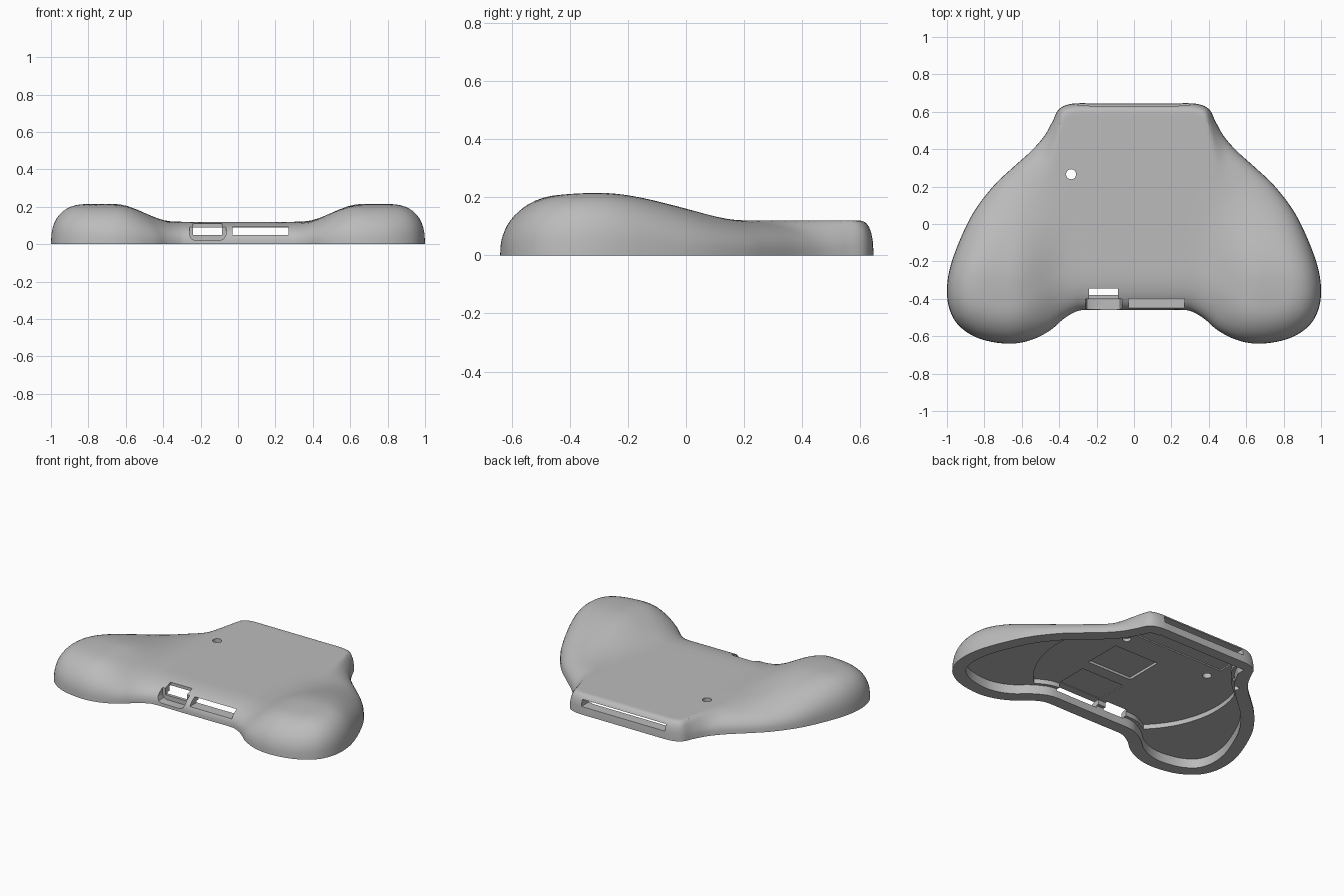
import bpy, bmesh, math
from mathutils import Vector

cube = bpy.data.objects.get("Cube")
if cube:
    bpy.data.objects.remove(cube, do_unlink=True)

GREY = (0.5, 0.5, 0.5, 1)
grey = bpy.data.materials.new("plain grey")
grey.use_nodes = True
grey.diffuse_color = GREY
grey.node_tree.nodes["Principled BSDF"].inputs["Base Color"].default_value = GREY


def smooth(v, a, b):
    t = min(max((v - a) / (b - a), 0), 1)
    return t * t * (3 - 2 * t)


# Outline of the grip shell: left half, mirrored, then rounded as a closed spline
half = [(0, .645), (.2, .645), (.33, .643), (.4, .615), (.435, .55), (.48, .47), (.55, .39),
        (.65, .3), (.75, .205), (.85, .075), (.92, -.06), (.98, -.22), (1, -.35), (.985, -.46),
        (.93, -.55), (.82, -.615), (.67, -.64), (.55, -.62), (.45, -.57), (.38, -.51),
        (.32, -.473), (.27, -.46), (.14, -.46), (0, -.46)]
control = [Vector(p) for p in half] + [Vector((-x, y)) for x, y in half[-2:0:-1]]


def spline(pts, steps):
    out = []
    n = len(pts)
    for i in range(n):
        a, b, c, d = (pts[(i + k) % n] for k in (-1, 0, 1, 2))
        for s in range(steps):
            t = s / steps
            out.append(0.5 * (2 * b + (c - a) * t + (2 * a - 5 * b + 4 * c - d) * t * t
                              + (3 * b - a - 3 * c + d) * t ** 3))
    return out


outline = spline(control, 5)
COUNT = len(outline)
edges = [(outline[i], outline[(i + 1) % COUNT] - outline[i]) for i in range(COUNT)]
edges = [(a, e, e.length_squared) for a, e in edges]


def rim_distance(p):
    best = 9
    for a, e, l2 in edges:
        w = p - a
        t = min(max(w.dot(e) / l2, 0), 1)
        best = min(best, (w - e * t).length_squared)
    return math.sqrt(best)


# Flat centre plate, two raised palm lobes, rounded rim
def height(p):
    x, y = abs(p.x), p.y
    along = 1 - .35 * ((-.3 - y) / .3) ** 2 if y < -.3 else 1 - smooth(y, -.3, .25)
    lobe = smooth(x, .34, .66) * along
    back = smooth(y, .05, .45) * (1 - smooth(x, .38, .5))
    radius = .24 - .04 * lobe - .19 * back
    t = min(rim_distance(p) / radius, 1)
    return (.12 + .095 * lobe) * (1 - (1 - t) ** 2.5) ** .4


def make_object(name, bm):
    bm.normal_update()
    if bm.calc_volume(signed=True) < 0:
        bmesh.ops.reverse_faces(bm, faces=bm.faces[:])
    mesh = bpy.data.meshes.new(name)
    bm.to_mesh(mesh)
    bm.free()
    mesh.materials.append(grey)
    ob = bpy.data.objects.new(name, mesh)
    bpy.context.scene.collection.objects.link(ob)
    return ob


def bridge(bm, lower, upper):
    n = len(lower)
    for i in range(n):
        j = (i + 1) % n
        bm.faces.new((lower[i], lower[j], upper[j], upper[i]))


# Solid shell: rings shrinking from the rim to the centre
RINGS = 28
centre = Vector((0, -.1))
bm = bmesh.new()
rings = []
for r in range(RINGS):
    k = 1 - (r / RINGS) ** 1.8
    ring = []
    for p in outline:
        q = centre + (p - centre) * k
        ring.append(bm.verts.new((q.x, q.y, height(q) if r else 0)))
    rings.append(ring)
for lower, upper in zip(rings, rings[1:]):
    bridge(bm, lower, upper)
tip = bm.verts.new((0, centre.y, height(centre)))
for i in range(COUNT):
    bm.faces.new((rings[-1][i], rings[-1][(i + 1) % COUNT], tip))
bm.faces.new(rings[0][::-1])
shell = make_object("controller_shell", bm)

hub = Vector((0, .03))


# Outline moved inward, kept in order around the hub
def inset(amount):
    out = []
    for i, p in enumerate(outline):
        tangent = (outline[(i + 1) % COUNT] - outline[i - 1]).normalized()
        q = p + Vector((tangent.y, -tangent.x)) * amount
        if rim_distance(q) > amount - .003:
            out.append(q)
    return sorted(out, key=lambda q: math.atan2(q.y - hub.y, q.x - hub.x))


cutters = []


def prism(name, pts, shift):
    bm = bmesh.new()
    start = [bm.verts.new(p) for p in pts]
    end = [bm.verts.new(Vector(p) + Vector(shift)) for p in pts]
    bridge(bm, start, end)
    bm.faces.new(start[::-1])
    bm.faces.new(end)
    cutters.append(make_object(name, bm))


def upright(name, pts, z0, z1):
    prism(name, [(p[0], p[1], z0) for p in pts], (0, 0, z1 - z0))


def box(name, x0, x1, y0, y1, z0, z1):
    upright(name, [(x0, y0), (x1, y0), (x1, y1), (x0, y1)], z0, z1)


def disc(name, x, y, radius, z0, z1):
    turn = [math.tau * i / 24 for i in range(24)]
    upright(name, [(x + radius * math.cos(a), y + radius * math.sin(a)) for a in turn], z0, z1)


# Underside: shallow pocket, deeper round pocket and component recesses
upright("palm_pocket", inset(.08), -.1, .06)
upright("round_pocket", [hub + (p - hub) * min(1, .61 / (p - hub).length) for p in inset(.1)],
        -.1, .09)
box("chip_recess", -.02, .3, -.06, .19, -.1, .106)
box("card_recess", -.035, .275, -.35, -.14, -.1, .096)
box("back_recess", -.36, .28, .36, .575, -.1, .098)
disc("left_screw_pit", .3, .29, .025, -.1, .11)
disc("right_screw_pit", -.46, .38, .02, -.1, .08)

# Openings: top hole, front sockets and back slot
disc("button_hole", -.336, .266, .027, -.1, .3)
box("card_slot", -.03, .27, -.6, -.3, .048, .092)
box("socket_hole", -.24, -.085, -.6, -.345, .05, .15)
box("back_slot", -.3, .3, .5, .8, .05, .093)

# Rounded recess around the front socket
profile = [(-.26, .15), (-.26, .05), (-.25, .03), (-.23, .02),
           (-.095, .02), (-.075, .03), (-.065, .05), (-.065, .15)]
prism("socket_recess", [(x, -.6, z) for x, z in profile], (0, .2, 0))

# Cut everything out of the shell, then drop the cutters
bpy.ops.object.select_all(action="DESELECT")
shell.select_set(True)
bpy.context.view_layer.objects.active = shell
for cutter in cutters:
    mod = shell.modifiers.new(cutter.name, "BOOLEAN")
    mod.operation = "DIFFERENCE"
    mod.solver = "EXACT"
    mod.object = cutter
    bpy.ops.object.modifier_apply(modifier=mod.name)
    bpy.data.objects.remove(cutter, do_unlink=True)
bpy.ops.object.shade_smooth_by_angle(angle=math.radians(30))
